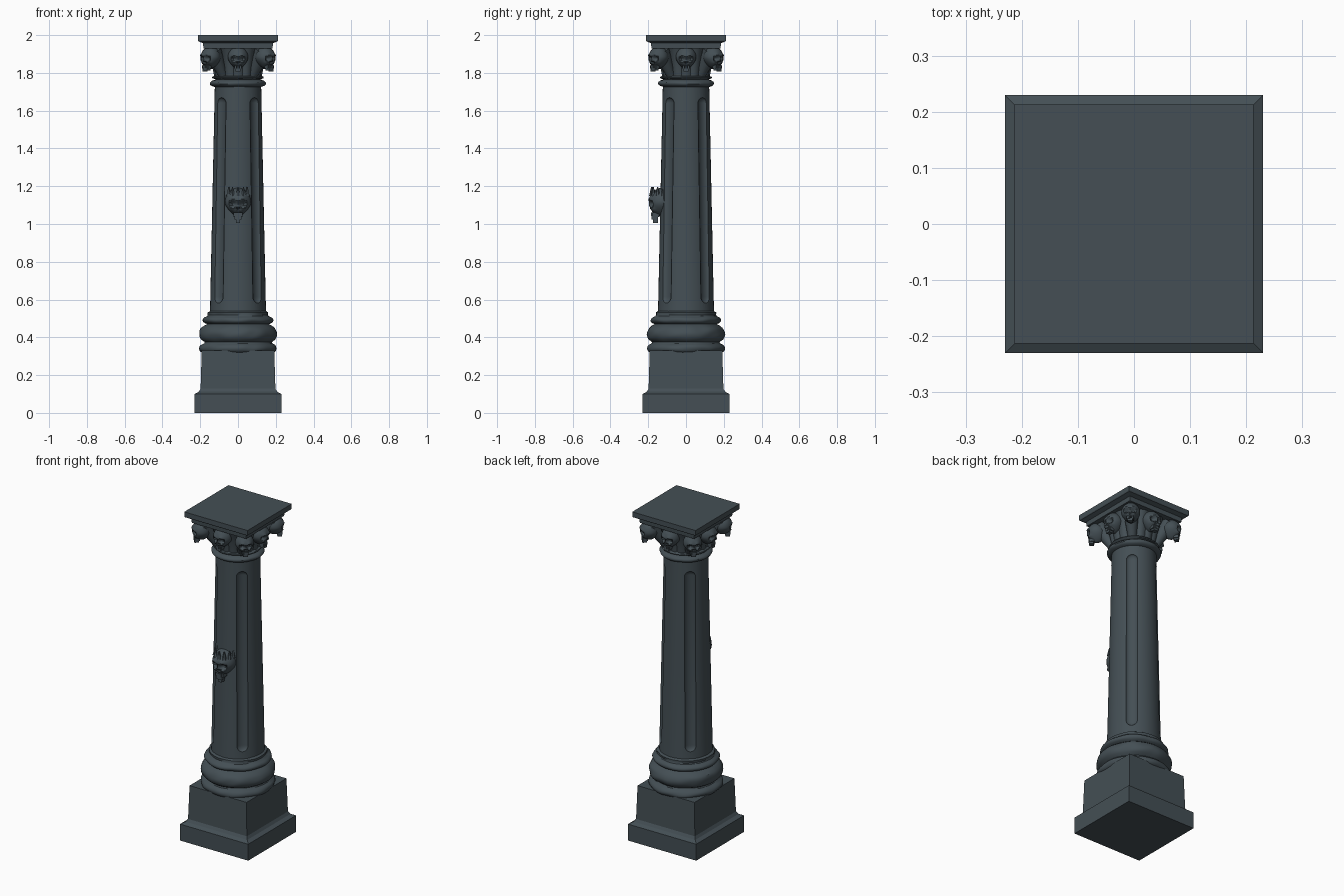
import bpy, bmesh, math
from mathutils import Matrix, Vector, noise

if "Cube" in bpy.data.objects:
    bpy.data.objects.remove(bpy.data.objects["Cube"])

stone = bpy.data.materials.new("dark slate stone")
stone.diffuse_color = (0.058, 0.078, 0.090, 1)
stone.use_nodes = True
stone.node_tree.nodes["Principled BSDF"].inputs["Base Color"].default_value = stone.diffuse_color


def finish(name, bm, smooth=True):
    bmesh.ops.recalc_face_normals(bm, faces=bm.faces)
    me = bpy.data.meshes.new(name)
    bm.to_mesh(me)
    bm.free()
    ob = bpy.data.objects.new(name, me)
    bpy.context.collection.objects.link(ob)
    me.materials.append(stone)
    if smooth:
        smooth_edges(ob)
    return ob


def select_only(ob):
    bpy.ops.object.select_all(action='DESELECT')
    ob.select_set(True)
    bpy.context.view_layer.objects.active = ob


def smooth_edges(ob):
    select_only(ob)
    bpy.ops.object.shade_smooth_by_angle(angle=math.radians(35))


def lathe(name, profile, segs, smooth=True, shape=None, turn=0.0):
    """Closed turned solid; shape(angle, r, z) may alter the radius."""
    bm = bmesh.new()
    rings = []
    for r, z in profile:
        ring = []
        for i in range(segs):
            a = turn + 2 * math.pi * i / segs
            q = shape(a, r, z) if shape else r
            ring.append(bm.verts.new((q * math.cos(a), q * math.sin(a), z)))
        rings.append(ring)
    for lo, hi in zip(rings, rings[1:]):
        for i in range(segs):
            j = (i + 1) % segs
            bm.faces.new((lo[i], lo[j], hi[j], hi[i]))
    bm.faces.new(rings[0][::-1])
    bm.faces.new(rings[-1])
    return finish(name, bm, smooth)


def square(name, profile):
    return lathe(name, [(h * math.sqrt(2), z) for h, z in profile], 4, False, None, math.pi / 4)


def worn(a, r, z):
    p = Vector((r * math.cos(a), r * math.sin(a), z * 2))
    return r + 0.006 * noise.noise(p * 14)


# square plinth and top slab
square("plinth", [(.23, 0), (.23, .10), (.208, .112), (.198, .128), (.192, .33)])
square("top_slab", [(.183, 1.93), (.185, 1.957), (.21, 1.967), (.213, 1.972), (.213, 2.0)])


# rounded base mouldings
def bulge(r_in, r_out, z0, z1, n=7):
    return [(r_in + (r_out - r_in) * math.sin(math.pi * i / n) ** .6 if 0 < i < n else r_in,
             z0 + (z1 - z0) * i / n) for i in range(n + 1)]


lathe("base_mouldings",
      bulge(.182, .206, .315, .368) + bulge(.178, .206, .375, .462)
      + bulge(.162, .186, .47, .512) + [(.158, .518), (.160, .532), (.147, .54)],
      64, True, worn)

# tapered shaft with four rounded flutes on the diagonals
shaft = lathe("shaft", [(.15, .51), (.148, .54), (.123, 1.72), (.123, 1.75)], 48)
for k in range(4):
    bm = bmesh.new()
    bmesh.ops.create_uvsphere(bm, u_segments=24, v_segments=16, radius=1)
    for v in bm.verts:
        top = v.co.z > 1e-4
        v.co = Vector((v.co.x * .033, -(.126 if top else .149) + v.co.y * .019,
                       (1.635 if top else .615) + v.co.z * .034))
    bm.transform(Matrix.Rotation(math.pi / 4 + k * math.pi / 2, 4, 'Z'))
    cutter = finish("flute_cutter", bm)
    cutter.hide_render = True
    mod = shaft.modifiers.new("flute", 'BOOLEAN')
    mod.operation, mod.solver, mod.object = 'DIFFERENCE', 'EXACT', cutter
    select_only(shaft)
    bpy.ops.object.modifier_apply(modifier=mod.name)
    bpy.data.objects.remove(cutter)
smooth_edges(shaft)

# neck ring and ribbed, flaring capital bell
lathe("neck_ring", bulge(.12, .148, 1.725, 1.765) + bulge(.12, .138, 1.766, 1.785, 4), 64, True, worn)
lathe("capital_bell",
      [(.122, 1.77), (.126, 1.80), (.137, 1.85), (.152, 1.90), (.168, 1.935)], 96, True,
      lambda a, r, z: r * (.97 + .055 * abs(math.cos(8 * a))))


# skulls
def dent(x, z, cx, cz, s):
    return math.exp(-((x - cx) ** 2 + (z - cz) ** 2) ** 2 / s ** 4)


def block(bm, center, size):
    bmesh.ops.create_cube(bm, size=1, matrix=Matrix.Translation(center) @ Matrix.Diagonal((*size, 1)))


def skull(name, angle, radius, z, width, crown=False):
    bm = bmesh.new()
    bmesh.ops.create_uvsphere(bm, u_segments=40, v_segments=28, radius=1)
    for v in bm.verts:
        d = v.co.copy()
        low = max(0, -d.z)
        x, y, h = .5 * d.x * (1 - .4 * low ** 1.5), .5 * d.y, .55 * d.z
        if d.y < 0:
            ax = abs(x)
            y += .20 * dent(ax, h, .19, -.06, .12)          # eye sockets
            y += .13 * dent(ax, h, 0, -.26, .07)            # nose hole
            y -= .05 * dent(ax, h, .19, .11, .12)           # brow
            y -= .08 * dent(ax, h, .24, -.26, .08)          # cheekbone
        v.co = (x, y, h)
    # upper teeth, jaw and chin
    for i in range(5):
        t = (i - 2) * .075
        block(bm, (t, -.36 + 1.5 * t * t, -.46), (.062, .12, .14))
    block(bm, (0, -.22, -.48), (.36, .22, .16))
    block(bm, (0, -.27, -.60), (.26, .24, .13))
    if crown:
        for i in range(11):                                 # jagged crown
            a = 2 * math.pi * i / 11
            bmesh.ops.create_cone(bm, cap_ends=True, segments=6, radius1=.10, radius2=.02, depth=.34,
                                  matrix=Matrix.Translation((.39 * math.sin(a), -.39 * math.cos(a), .42)))
        block(bm, (0, -.24, -.72), (.16, .2, .16))          # chin tuft
    bm.transform(Matrix.Rotation(angle, 4, 'Z') @ Matrix.Translation((0, -radius, z)) @ Matrix.Scale(width, 4))
    return finish(name, bm)


skull("crowned_front_skull", 0, .128, 1.115, .138, True)

for k in range(4):
    side, corner = k * math.pi / 2, k * math.pi / 2 + math.pi / 4
    skull("side_skull", side, .145, 1.88, .108)
    skull("corner_skull", corner, .205, 1.882, .104)
    # curved stalk carrying each corner skull
    bm = bmesh.new()
    a, b = Vector((0, -.105, 1.775)), Vector((0, -.19, 1.92))
    rot = (b - a).to_track_quat('Z', 'Y').to_matrix().to_4x4()
    bmesh.ops.create_cone(bm, cap_ends=True, segments=16, radius1=.022, radius2=.045, depth=(b - a).length,
                          matrix=Matrix.Translation((a + b) / 2) @ rot)
    bm.transform(Matrix.Rotation(corner, 4, 'Z'))
    finish("corner_stalk", bm)
